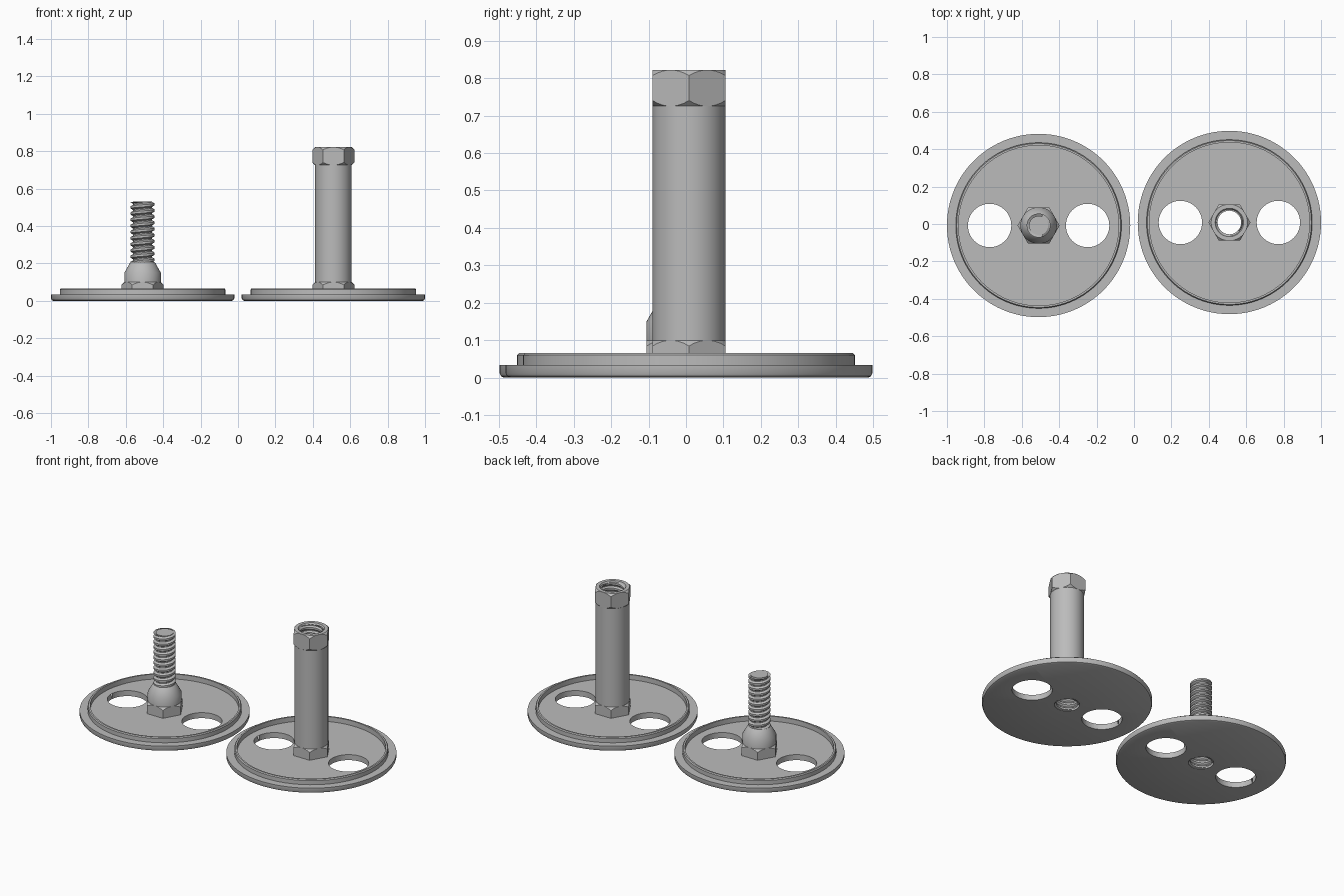
import bpy, bmesh
from math import cos, sin, pi, radians

if "Cube" in bpy.data.objects:
    bpy.data.objects.remove(bpy.data.objects["Cube"], do_unlink=True)

GREY = (0.5, 0.5, 0.5, 1)
steel = bpy.data.materials.new("grey steel")
steel.use_nodes = True
steel.diffuse_color = GREY
steel.node_tree.nodes["Principled BSDF"].inputs["Base Color"].default_value = GREY

FLAT = 0.0975      # half the hexagon's width across flats
PITCH = 0.033


def finish(name, bm, loc):
    """Turn a bmesh into a smooth-shaded steel object."""
    bmesh.ops.remove_doubles(bm, verts=bm.verts, dist=1e-5)
    mesh = bpy.data.meshes.new(name)
    bm.to_mesh(mesh)
    bm.free()
    mesh.materials.append(steel)
    obj = bpy.data.objects.new(name, mesh)
    bpy.context.collection.objects.link(obj)
    obj.location = loc
    smooth(obj)
    return obj


def smooth(obj):
    bpy.ops.object.select_all(action="DESELECT")
    obj.select_set(True)
    bpy.context.view_layer.objects.active = obj
    bpy.ops.object.shade_smooth_by_angle(angle=radians(30))


def add_face(bm, verts):
    if len(set(verts)) > 2:
        bm.faces.new(verts)


def spin(name, loc, profile, seg=48, closed=False):
    """Revolve (radius, z) points; "hex" entries follow a hexagon with chamfer slope."""
    bm = bmesh.new()
    columns = []
    for i in range(seg):
        t = 2 * pi * i / seg
        hex_r = FLAT / cos((t % (pi / 3)) - pi / 6)
        column = []
        for p in profile:
            if p[0] == "hex":
                r, z = hex_r, p[1] + p[2] * (hex_r - FLAT)
            else:
                r, z = p
            column.append(bm.verts.new((r * cos(t), r * sin(t), z)))
        columns.append(column)
    n = len(profile)
    for i in range(seg):
        a, b = columns[i], columns[(i + 1) % seg]
        for k in range(n if closed else n - 1):
            j = (k + 1) % n
            add_face(bm, [a[k], b[k], b[j], a[j]])
    return finish(name, bm, loc)


def thread(name, loc, z0, z1, root, crest, inside=False, seg=36):
    """Helical ridge surface clipped between two heights."""
    bm = bmesh.new()
    shape = [(0, root), (0.15, root), (0.4, crest), (0.75, crest), (1, root)]
    steps = int((z1 - z0) / PITCH + 1) * seg
    previous = None
    for i in range(-seg, steps + 1):
        t = 2 * pi * i / seg
        row = []
        for f, r in shape:
            z = min(max(z0 + PITCH * (i / seg + f), z0), z1)
            row.append(bm.verts.new((r * cos(t), r * sin(t), z)))
        if previous:
            for k in range(len(shape) - 1):
                quad = [previous[k], row[k], row[k + 1], previous[k + 1]]
                heights = [v.co.z for v in quad]
                if max(heights) - min(heights) > 1e-5:
                    add_face(bm, quad[::-1] if inside else quad)
        previous = row
    loose = [v for v in bm.verts if not v.link_faces]
    bmesh.ops.delete(bm, geom=loose, context="VERTS")
    return finish(name, bm, loc)


def base_plate(side, loc):
    """Round plate with a thin raised rim and two large side holes."""
    plate = spin(side + "_base_plate", loc, [
        (0.073, 0), (0.478, 0), (0.486, 0.004), (0.49, 0.012), (0.49, 0.034),
        (0.443, 0.034), (0.443, 0.06), (0.438, 0.066), (0.428, 0.066),
        (0.428, 0.035), (0.073, 0.035)], seg=96, closed=True)
    for dx in (-0.262, 0.262):
        bpy.ops.mesh.primitive_cylinder_add(
            vertices=64, radius=0.116, depth=0.3, location=(loc[0] + dx, loc[1], 0))
        cutter = bpy.context.object
        cutter.hide_render = True
        cut = plate.modifiers.new("side hole", "BOOLEAN")
        cut.operation = "DIFFERENCE"
        cut.object = cutter
        bpy.context.view_layer.objects.active = plate
        bpy.ops.object.modifier_apply(modifier=cut.name)
        bpy.data.objects.remove(cutter, do_unlink=True)
    smooth(plate)
    # chamfered hexagon at the foot of the post
    spin(side + "_hex_foot", loc, [("hex", 0.034, 0), ("hex", 0.1, -1), (FLAT, 0.1), (0.09, 0.1)])


stud_at = (-0.51, -0.008, 0)
tube_at = (0.51, 0.008, 0)
base_plate("right", stud_at)
base_plate("left", tube_at)

# threaded stud with tapered collar
spin("stud_collar", stud_at, [(FLAT, 0.09), (FLAT, 0.15), (0.068, 0.202), (0.062, 0.208), (0.04, 0.208)])
spin("stud_core", stud_at, [(0.051, 0.2), (0.051, 0.53), (0, 0.53)])
thread("stud_thread", stud_at, 0.2, 0.528, 0.05, 0.064)
thread("stud_socket_thread", stud_at, 0.002, 0.14, 0.0725, 0.063, inside=True)
spin("stud_socket_end", stud_at, [(0, 0.14), (0.073, 0.14)])

# tall hollow standoff with hexagonal head
spin("standoff_tube", tube_at, [(FLAT, 0.09), (FLAT, 0.735)])
spin("standoff_hex_head", tube_at, [
    (0.09, 0.725), (FLAT, 0.725), ("hex", 0.725, 1), ("hex", 0.822, -1),
    (FLAT, 0.822), (0.076, 0.822), (0.07, 0.812)])
thread("standoff_bore_thread", tube_at, 0.002, 0.815, 0.0725, 0.063, inside=True)
